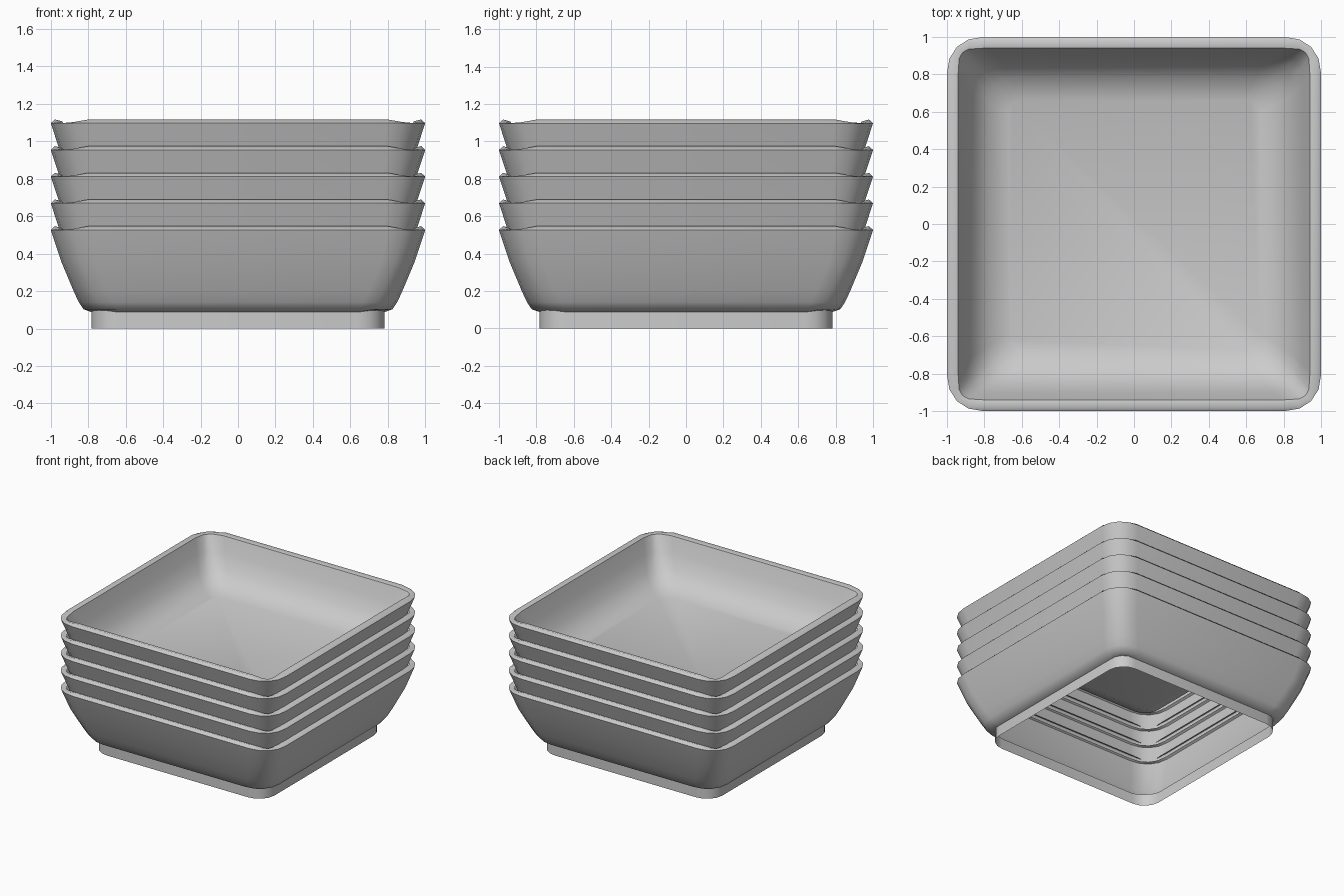
import bpy
import bmesh
from math import cos, sin, pi

cube = bpy.data.objects.get("Cube")
if cube:
    bpy.data.objects.remove(cube)

BOWLS = 5
STEP = 0.1425
SEG = 4

grey = bpy.data.materials.new("grey_ceramic")
grey.use_nodes = True
COLOUR = (0.6, 0.6, 0.6, 1)
grey.diffuse_color = COLOUR
grey.node_tree.nodes["Principled BSDF"].inputs["Base Color"].default_value = COLOUR

# Cross-section rings: half width, height, corner radius,
# corner squareness, corner drop, sharp edge
FOOT_AND_BELLY = [
    (0.783, 0.0, 0.14, 2, 0, True),
    (0.783, 0.088, 0.14, 2, -0.01, True),
    (0.825, 0.103, 0.18, 2.2, 0, False),
    (0.85, 0.14, 0.18, 2.2, 0, False),
    (0.878, 0.2, 0.18, 2.2, 0, False),
]
UPPER_WALL = [(0.945, 0.36, 0.18, 2.2, 0, False)]
RIM = [
    (1.0, 0.527, 0.2, 2.2, 0, True),
    (0.978, 0.547, 0.18, 2.4, 0.02, False),
    (0.94, 0.537, 0.15, 4, 0.012, True),
]
INSIDE = [
    (0.9, 0.42, 0.15, 3, 0, False),
    (0.85, 0.31, 0.15, 2.5, 0, False),
    (0.78, 0.235, 0.13, 2, 0, False),
    (0.67, 0.187, 0.08, 2, 0, False),
]


def ring(bm, half, z, radius, power, drop):
    """Rounded square whose corners may dip or lift."""
    verts = []
    for c, s in [(1, 0), (0, 1), (-1, 0), (0, -1)]:
        for i in range(SEG + 1):
            a = pi / 2 * i / SEG
            x = half - radius + radius * max(cos(a), 0) ** (2 / power)
            y = half - radius + radius * max(sin(a), 0) ** (2 / power)
            dip = drop * sin(2 * a)
            verts.append(bm.verts.new((c * x - s * y, s * x + c * y, z - dip)))
    return verts


def make_bowl(index):
    # Nested bowls show only a band and rim; the ends of the stack show more
    bottom, top = index == 0, index == BOWLS - 1
    profile = UPPER_WALL + RIM
    if bottom:
        profile = FOOT_AND_BELLY + profile
    if top:
        profile = profile + INSIDE

    bm = bmesh.new()
    rings = [ring(bm, *p[:-1]) for p in profile]
    n = len(rings[0])
    for lower, upper in zip(rings, rings[1:]):
        for i in range(n):
            j = (i + 1) % n
            bm.faces.new((lower[i], lower[j], upper[j], upper[i]))
    if top:
        bm.faces.new(rings[-1])
    for f in bm.faces:
        f.smooth = True
    for verts, p in zip(rings, profile):
        for i in range(n):
            bm.edges.get((verts[i], verts[(i + 1) % n])).smooth = not p[-1]

    name = f"bowl_{index + 1}"
    mesh = bpy.data.meshes.new(name)
    bm.to_mesh(mesh)
    bm.free()
    mesh.materials.append(grey)
    bowl = bpy.data.objects.new(name, mesh)
    bowl.location.z = index * STEP
    bpy.context.collection.objects.link(bowl)


for b in range(BOWLS):
    make_bowl(b)
